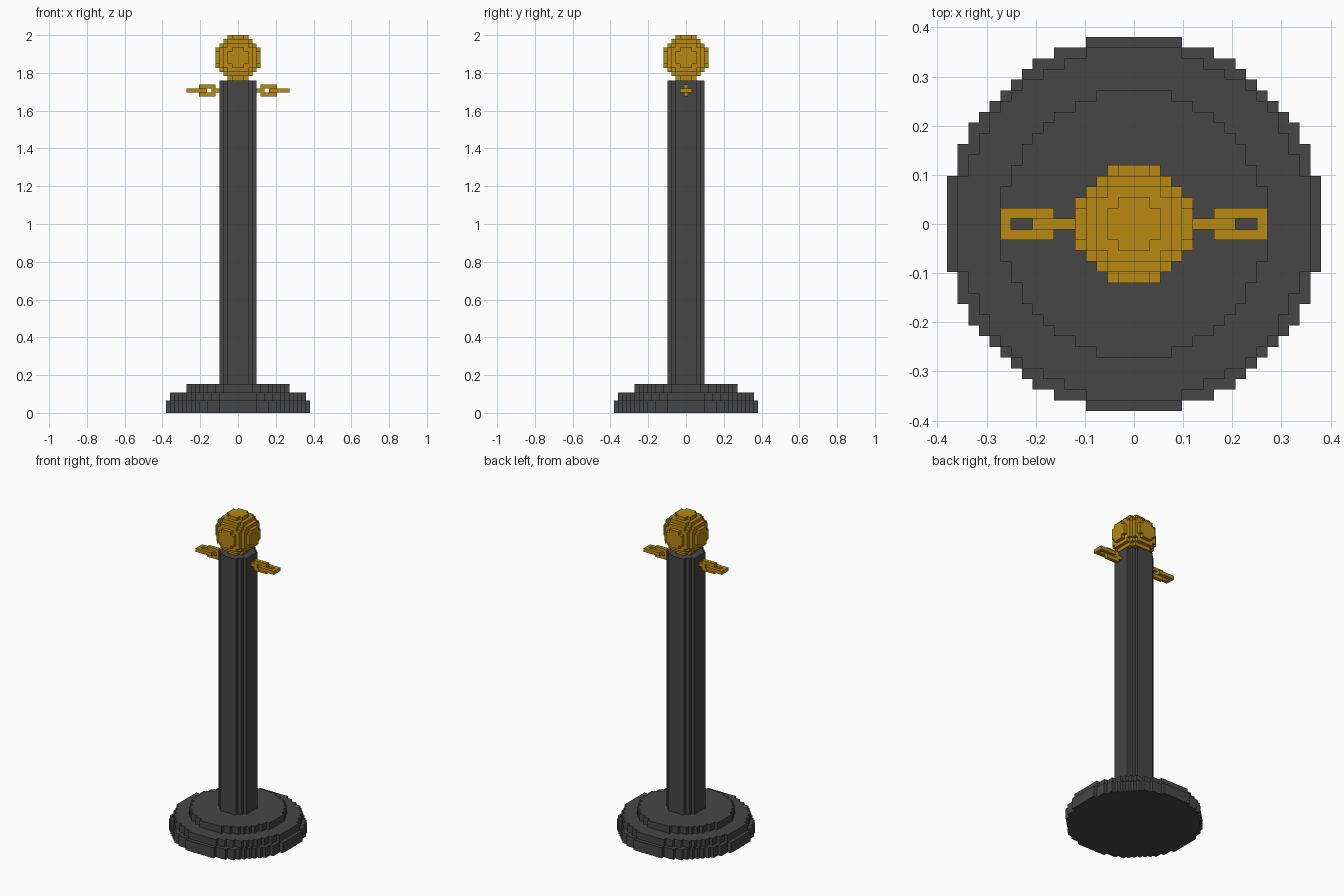
import bpy
import bmesh
import math
from mathutils import Vector

if "Cube" in bpy.data.objects:
    bpy.data.objects.remove(bpy.data.objects["Cube"])

V = 2 / 92  # edge length of one block; the post is 92 blocks tall


def material(name, rgb):
    m = bpy.data.materials.new(name)
    m.use_nodes = True
    m.diffuse_color = (*rgb, 1)
    m.node_tree.nodes["Principled BSDF"].inputs["Base Color"].default_value = (*rgb, 1)
    return m


charcoal = material("charcoal", (0.061, 0.061, 0.061))
gold = material("gold", (0.479, 0.254, 0.006))


def disc(radius, z0, z1):
    """Blocks of an upright stepped cylinder."""
    n = int(radius)
    return {(x, y, z) for x in range(-n, n + 1) for y in range(-n, n + 1)
            for z in range(z0, z1) if x * x + y * y <= radius * radius}


def ball(radius, zc):
    """Blocks of a stepped sphere."""
    n = range(-int(radius), int(radius) + 1)
    return {(x, y, zc + z) for x in n for y in n for z in n
            if x * x + y * y + z * z <= radius * radius}


def ring(x0, x1, upright):
    """Blocks of a chain link, three wide, standing upright or lying flat."""
    cells = {(x, s) for x in range(x0, x1 + 1) for s in (-1, 0, 1)
             if s or x in (x0, x1)}
    return {(x, 0, 78 + s) if upright else (x, s, 78) for x, s in cells}


def mirror(cells):
    return {(-x, y, z) for x, y, z in cells}


# Stepped foot, round post and ball finial
parts = {
    "base": (disc(17.5, 0, 3) | disc(16.5, 3, 5) | disc(12.5, 5, 7), charcoal),
    "post": (disc(4.5, 7, 81), charcoal),
    "ball_finial": (ball(5.5, 86), gold),
}

# Two chain links on each side, the inner one with a stub into the post
inner = ring(6, 9, True) | {(5, 0, 78)}
outer = ring(8, 12, False)
for side, flip in (("left", False), ("right", True)):
    parts[side + "_inner_link"] = (mirror(inner) if flip else inner, gold)
    parts[side + "_outer_link"] = (mirror(outer) if flip else outer, gold)

solid = set().union(*(cells for cells, _ in parts.values()))
DIRECTIONS = [Vector(d) for d in ((1, 0, 0), (-1, 0, 0), (0, 1, 0),
                                  (0, -1, 0), (0, 0, 1), (0, 0, -1))]


def build(name, cells, mat):
    """Skin the exposed block sides, then merge flat areas."""
    bm = bmesh.new()
    for cell in sorted(cells):
        centre = Vector(cell) + Vector((0, 0, 0.5))
        for d in DIRECTIONS:
            if tuple(int(c + k) for c, k in zip(cell, d)) in solid:
                continue
            u = Vector((d.y, d.z, d.x))
            w = d.cross(u)
            corners = [(centre + (d + u * a + w * b) / 2) * V
                       for a, b in ((-1, -1), (1, -1), (1, 1), (-1, 1))]
            bm.faces.new([bm.verts.new(c) for c in corners])
    bmesh.ops.remove_doubles(bm, verts=bm.verts[:], dist=V / 100)
    bmesh.ops.dissolve_limit(bm, angle_limit=math.radians(1),
                             verts=bm.verts[:], edges=bm.edges[:])
    mesh = bpy.data.meshes.new(name)
    bm.to_mesh(mesh)
    bm.free()
    mesh.materials.append(mat)
    bpy.context.collection.objects.link(bpy.data.objects.new(name, mesh))


for part_name, (part_cells, part_mat) in parts.items():
    build(part_name, part_cells, part_mat)
